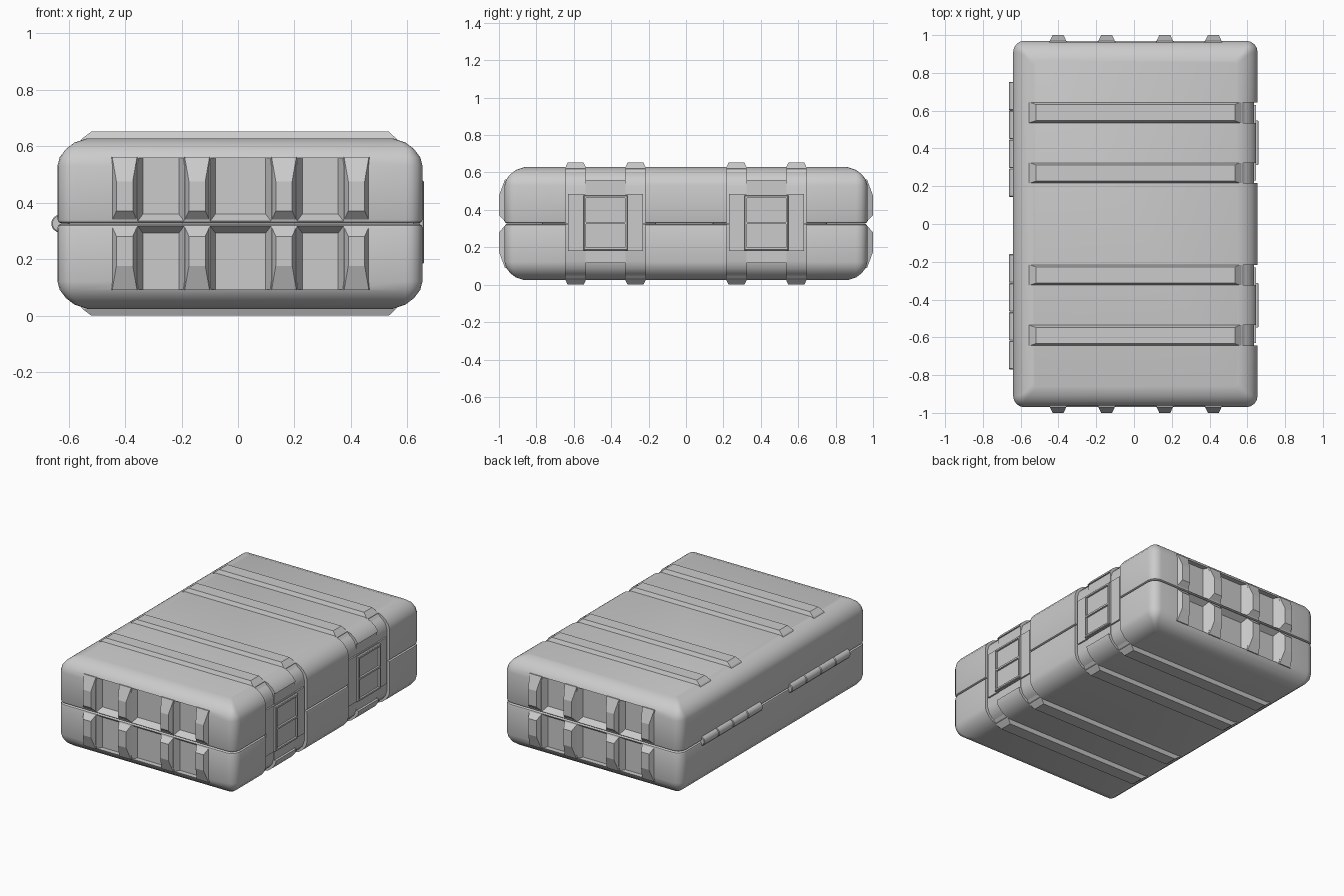
import bpy, bmesh, math

if "Cube" in bpy.data.objects:
    bpy.data.objects.remove(bpy.data.objects["Cube"])

MID = 0.326                      # height of the seam; both halves mirror about it


def loft(name, rings, sy=1, sz=1):
    """Skin a stack of equal-length rings; z is measured from the seam."""
    bm = bmesh.new()
    vs = [[bm.verts.new((x, y * sy, MID + z * sz)) for x, y, z in r] for r in rings]
    n = len(vs[0])
    for a, b in zip(vs, vs[1:]):
        for i in range(n):
            bm.faces.new((a[i], a[(i + 1) % n], b[(i + 1) % n], b[i]))
    bm.faces.new(vs[0])
    bm.faces.new(vs[-1])
    bmesh.ops.recalc_face_normals(bm, faces=bm.faces)
    me = bpy.data.meshes.new(name)
    bm.to_mesh(me)
    bm.free()
    ob = bpy.data.objects.new(name, me)
    bpy.context.collection.objects.link(ob)
    return ob


def quad_x(x, y0, y1, z0, z1):
    return [(x, y0, z0), (x, y1, z0), (x, y1, z1), (x, y0, z1)]


def quad_y(y, x0, x1, z0, z1):
    return [(x0, y, z0), (x1, y, z0), (x1, y, z1), (x0, y, z1)]


def quad_z(z, x0, x1, y0, y1):
    return [(x0, y0, z), (x1, y0, z), (x1, y1, z), (x0, y1, z)]


def round_rect(inset, z):
    hx, hy, cx = 0.647 - inset, 0.97 - inset, 0.007
    r = max(0.06 - inset, 0.02)
    pts = []
    for k, (sx, sy) in enumerate(((1, 1), (-1, 1), (-1, -1), (1, -1))):
        for j in range(5):
            a = math.radians(90 * k + 22.5 * j)
            pts.append((cx + sx * (hx - r) + r * math.cos(a),
                        sy * (hy - r) + r * math.sin(a), z))
    return pts


def cut(ob, cutter):
    cutter.hide_render = True
    m = ob.modifiers.new("cut", 'BOOLEAN')
    m.operation, m.solver, m.object = 'DIFFERENCE', 'EXACT', cutter
    bpy.context.view_layer.objects.active = ob
    bpy.ops.object.modifier_apply(modifier=m.name)
    bpy.data.objects.remove(cutter)


def smooth(ob):
    bpy.ops.object.select_all(action='DESELECT')
    ob.select_set(True)
    bpy.context.view_layer.objects.active = ob
    bpy.ops.object.shade_smooth_by_angle(angle=math.radians(30))


LATCH_Y = (-0.43, 0.43)
STRAP_Y = [c + d for c in LATCH_Y for d in (-0.16, 0.16)]
END_RIBS = (-0.402, -0.145, 0.163, 0.42)
SHELL = [(0.012, 0.001), (0.003, 0.006), (0, 0.015), (0, 0.205), (0.008, 0.235),
         (0.03, 0.264), (0.06, 0.287), (0.105, 0.302)]
GROOVE = [(0.57, 0.4), (0.57, 0.281), (0.6, 0.264), (0.622, 0.24), (0.635, 0.2),
          (0.635, -0.1), (0.8, -0.1), (0.8, 0.4)]

for half, sz in (("lid", 1), ("base", -1)):
    # shell with rounded outer edge
    shell = loft(half + "_shell", [round_rect(i, z) for i, z in SHELL], sz=sz)

    # channels that carry the straps over the latch-side edge
    for y in STRAP_Y:
        cut(shell, loft("groove_cutter", [[(x, y + d, z) for x, z in GROOVE]
                                          for d in (-0.054, 0.054)], sz=sz))
    # shallow latch pockets
    for y in LATCH_Y:
        top = 0.232 if sz > 0 else 0.208
        cut(shell, loft("pocket_cutter", [quad_x(x, y - 0.112, y + 0.112, -0.1, top)
                                          for x in (0.638, 0.8)], sz=sz))
    # recessed panels at both ends, between the ribs
    for sy in (-1, 1):
        for a, b in zip(END_RIBS, END_RIBS[1:]):
            cut(shell, loft("panel_cutter", [
                quad_y(0.93, a + 0.065, b - 0.065, 0.034, 0.233),
                quad_y(1.01, a + 0.025, b - 0.025, -0.02, 0.233)], sy, sz))
    smooth(shell)

    # bulging end ribs
    for sy in (-1, 1):
        for x in END_RIBS:
            loft(half + "_end_rib", [
                quad_y(0.95, x - 0.05, x + 0.05, 0.012, 0.236),
                quad_y(0.968, x - 0.044, x + 0.044, 0.012, 0.236),
                quad_y(1.0, x - 0.029, x + 0.029, 0.045, 0.15)], sy, sz)

    # long bevelled ribs across the broad faces
    for y in STRAP_Y:
        loft(half + "_cross_rib", [
            quad_z(0.276, -0.57, 0.585, y - 0.054, y + 0.054),
            quad_z(0.302, -0.552, 0.56, y - 0.054, y + 0.054),
            quad_z(0.326, -0.52, 0.535, y - 0.043, y + 0.043)], sz=sz)

# latches: back plate, raised frame and two sunken windows
for y in LATCH_Y:
    loft("latch_plate", [quad_x(x, y - 0.2, y + 0.2, -0.145, 0.16)
                         for x in (0.62, 0.645)])
    frame = loft("latch_frame", [
        quad_x(0.62, y - 0.118, y + 0.118, -0.142, 0.152),
        quad_x(0.656, y - 0.118, y + 0.118, -0.142, 0.152),
        quad_x(0.66, y - 0.114, y + 0.114, -0.138, 0.148)])
    for z0, z1 in ((-0.128, -0.002), (0.01, 0.138)):
        cut(frame, loft("window_cutter", [quad_x(x, y - 0.104, y + 0.104, z0, z1)
                                          for x in (0.648, 0.7)]))

# hinge knuckles along the back edge of the seam
for y0 in (-0.77, 0.143):
    for k in range(4):
        y = y0 + k * 0.153
        rings = [[(-0.63 + r * math.cos(a), y + d, r * math.sin(a))
                  for a in (math.tau * i / 16 for i in range(16))]
                 for d, r in ((0, 0.028), (0.004, 0.032), (0.147, 0.032), (0.151, 0.028))]
        smooth(loft("hinge_knuckle", rings))
